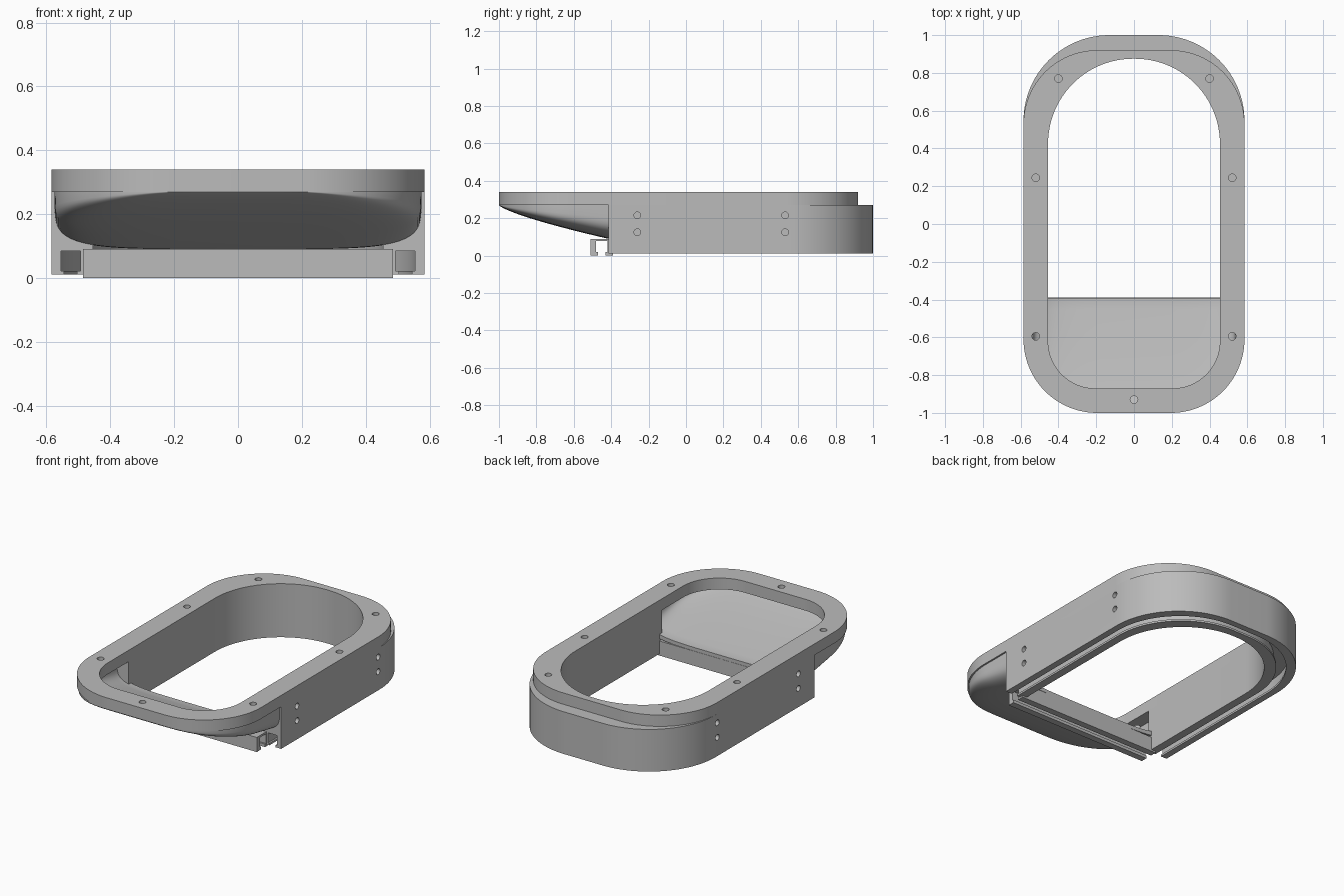
import bpy, bmesh, math
from mathutils import Matrix, Vector

cube = bpy.data.objects.get("Cube")
if cube:
    bpy.data.objects.remove(cube)

grey = bpy.data.materials.new("plain grey")
grey.use_nodes = True
colour = (0.5, 0.5, 0.5, 1)
grey.diffuse_color = colour
grey.node_tree.nodes["Principled BSDF"].inputs["Base Color"].default_value = colour


def finish(name, bm):
    bmesh.ops.recalc_face_normals(bm, faces=bm.faces)
    mesh = bpy.data.meshes.new(name)
    bm.to_mesh(mesh)
    bm.free()
    obj = bpy.data.objects.new(name, mesh)
    bpy.context.collection.objects.link(obj)
    mesh.materials.append(grey)
    return obj


def smooth(obj):
    bpy.ops.object.select_all(action='DESELECT')
    obj.select_set(True)
    bpy.context.view_layer.objects.active = obj
    bpy.ops.object.shade_smooth_by_angle(angle=math.radians(30))


def loft(name, sections, closed=False):
    """Join equal cross-sections, capping the ends unless the loop is closed."""
    bm = bmesh.new()
    rows = [[bm.verts.new(p) for p in s] for s in sections]
    pairs = list(zip(rows, rows[1:]))
    if closed:
        pairs.append((rows[-1], rows[0]))
    else:
        bm.faces.new(rows[0])
        bm.faces.new(rows[-1])
    for a, b in pairs:
        for i in range(len(a)):
            j = (i + 1) % len(a)
            bm.faces.new((a[i], a[j], b[j], b[i]))
    return finish(name, bm)


def arc(cx, cy, r, start, n=24):
    return [Vector((cx + r * math.cos(start + math.pi / 2 * i / n),
                    cy + r * math.sin(start + math.pi / 2 * i / n), 0)) for i in range(n + 1)]


def back_bend(hw, y1, r):
    return arc(hw - r, y1 - r, r, 0) + arc(r - hw, y1 - r, r, math.pi / 2)


def front_bend(hw, y0, r):
    return arc(r - hw, y0 + r, r, math.pi) + arc(hw - r, y0 + r, r, 1.5 * math.pi)


def sweep(name, inner, outer, profile, closed=False):
    """Profile points are (share of the way from inner to outer outline, height)."""
    sections = [[a.lerp(b, t) + Vector((0, 0, z)) for t, z in profile]
                for a, b in zip(inner, outer)]
    return loft(name, sections, closed)


def drill(obj, holes, radius, depth, axis):
    """Cut round holes centred on the given points."""
    bm = bmesh.new()
    turn = Matrix.Rotation(math.pi / 2, 4, 'Y') if axis == 'X' else Matrix()
    for p in holes:
        bmesh.ops.create_cone(bm, cap_ends=True, segments=20, radius1=radius, radius2=radius,
                              depth=depth, matrix=Matrix.Translation(p) @ turn)
    cutter = finish("hole_cutter", bm)
    cutter.hide_render = True
    mod = obj.modifiers.new("holes", 'BOOLEAN')
    mod.operation = 'DIFFERENCE'
    mod.object = cutter
    graph = bpy.context.evaluated_depsgraph_get()
    mesh = bpy.data.meshes.new_from_object(obj.evaluated_get(graph))
    obj.modifiers.clear()
    obj.data = mesh
    bpy.data.objects.remove(cutter)


SEAM = 0.27      # height where the rim sits on the walls
WALL_END = -0.415

# Top rim
rim = sweep("top_rim",
            back_bend(0.455, 0.875, 0.45) + front_bend(0.455, -0.87, 0.25),
            back_bend(0.585, 0.92, 0.39) + front_bend(0.585, -1.0, 0.39),
            [(0, SEAM), (1, SEAM), (1, 0.34), (0, 0.34)], closed=True)
screws = [(s * x, y, 0.31) for s in (-1, 1) for x, y in ((0.4, 0.77), (0.52, 0.245), (0.52, -0.595))]
drill(rim, screws + [(0, -0.93, 0.31)], 0.02, 0.1, 'Z')
smooth(rim)

# U-shaped wall with a lipped slot running along its underside
def with_ends(hw, bend):
    return [Vector((hw, WALL_END, 0))] + bend + [Vector((-hw, WALL_END, 0))]

slot = [(0, 0.01), (0.38, 0.01), (0.38, 0.022), (0.3, 0.022), (0.3, 0.085), (0.77, 0.085),
        (0.77, 0.022), (0.69, 0.022), (0.69, 0.01), (1, 0.01), (1, SEAM), (0, SEAM)]
wall = sweep("surrounding_wall", with_ends(0.455, back_bend(0.455, 0.875, 0.45)),
             with_ends(0.585, back_bend(0.585, 1.0, 0.455)), slot)
drill(wall, [(s * 0.585, y, z) for s in (-1, 1) for y in (-0.26, 0.53) for z in (0.125, 0.215)],
      0.018, 0.12, 'X')
smooth(wall)

# Front crossbar with the same lipped slot
bar_profile = [(-0.51, 0), (-0.47, 0), (-0.47, 0.018), (-0.48, 0.018), (-0.48, 0.078),
               (-0.42, 0.078), (-0.42, 0.018), (-0.43, 0.018), (-0.43, 0), (-0.39, 0),
               (-0.39, 0.09), (-0.51, 0.09)]
loft("front_crossbar", [[(x, y, z) for y, z in bar_profile] for x in (-0.485, 0.485)])

# Hollow scoop under the front of the rim
def bowl_curve(y, w, depth, n=40, power=2 / 5):
    points = []
    for i in range(n + 1):
        a = math.pi * i / n
        c, s = math.cos(a), max(0, math.sin(a))
        points.append((w * math.copysign(abs(c) ** power, c), y, SEAM - depth * s ** power))
    return points


sections = []
steps = 36
for k in range(steps + 1):
    u = 0.0005 + 1.04 * (k / steps) ** 1.8
    y = -1 + 0.585 * u
    bend = max(0, 0.39 - (y + 1))
    width = 0.185 + math.sqrt(0.39 ** 2 - bend ** 2)
    depth = 0.18 * min(u, 1) ** 0.75
    inside = bowl_curve(y, width - 0.04, max(depth - 0.022, 0.0005))
    sections.append(bowl_curve(y, width, depth) + inside[::-1])
smooth(loft("front_scoop", sections))
